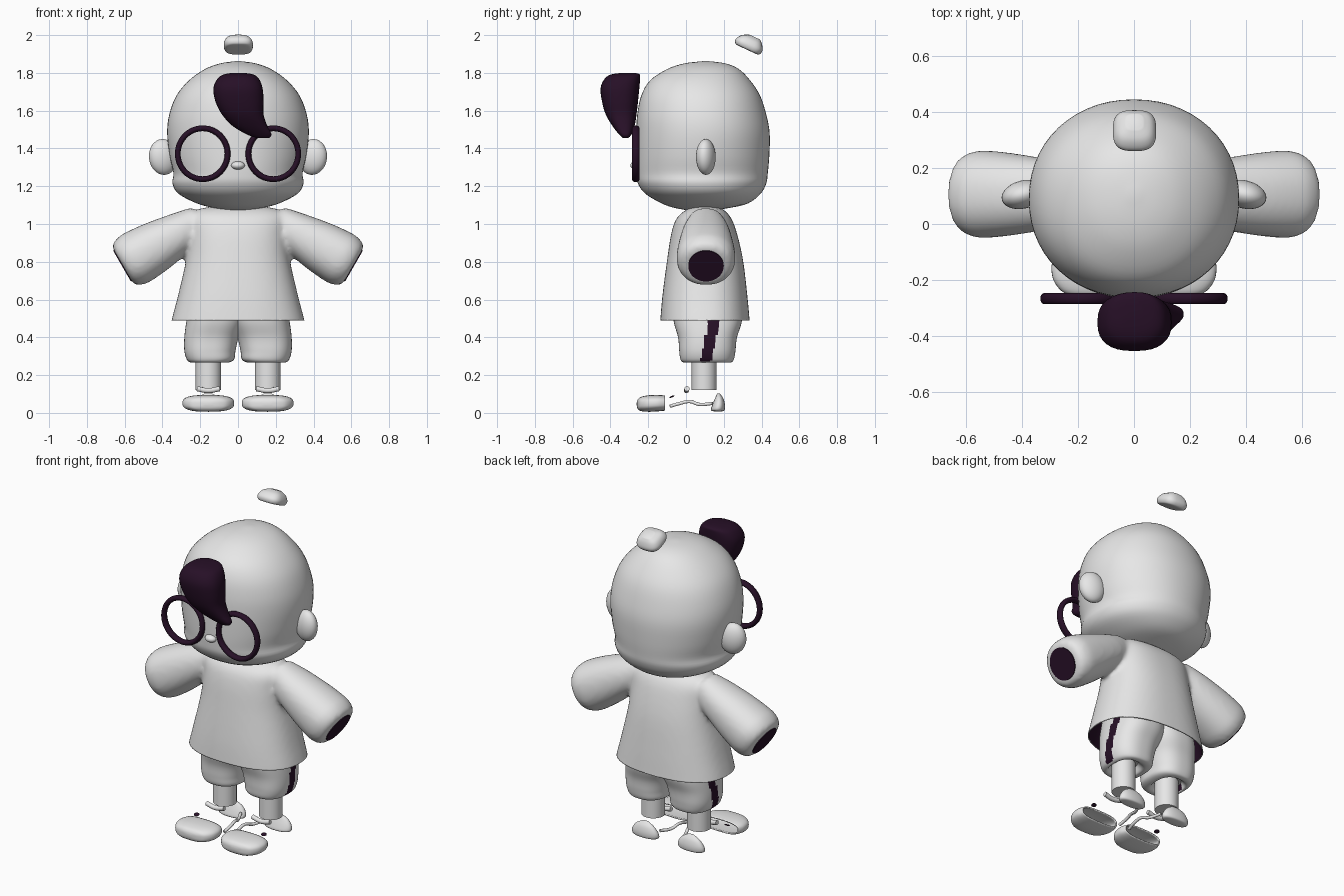
import bpy, bmesh, math
from mathutils import Matrix, Vector

cube = bpy.data.objects.get("Cube")
if cube:
    bpy.data.objects.remove(cube, do_unlink=True)


def material(name, rgb, rough=0.6):
    m = bpy.data.materials.new(name)
    m.use_nodes = True
    m.diffuse_color = (*rgb, 1)
    bsdf = m.node_tree.nodes["Principled BSDF"]
    bsdf.inputs["Base Color"].default_value = (*rgb, 1)
    bsdf.inputs["Roughness"].default_value = rough
    return m


GREY = material("pale_grey", (0.8, 0.8, 0.8))
PLUM = material("dark_plum", (0.02, 0.005, 0.02))


def finish(name, bm, mats, angle=50):
    me = bpy.data.meshes.new(name)
    bmesh.ops.recalc_face_normals(bm, faces=bm.faces)
    bm.to_mesh(me)
    bm.free()
    for m in mats:
        me.materials.append(m)
    me.shade_smooth()
    me.set_sharp_from_angle(angle=math.radians(angle))
    ob = bpy.data.objects.new(name, me)
    bpy.context.collection.objects.link(ob)
    return ob


def resample(sections, steps):
    """Smooth a list of sections with a Catmull-Rom spline."""
    pts = [Vector(s) for s in sections]
    out = []
    for i in range(len(pts) - 1):
        a, b, c, d = pts[max(i - 1, 0)], pts[i], pts[i + 1], pts[min(i + 2, len(pts) - 1)]
        for k in range(steps):
            t = k / steps
            out.append(b + (c - a) * (t / 2) + (a * 2 - b * 5 + c * 4 - d) * (t * t / 2)
                       + (b * 3 - a - c * 3 + d) * (t ** 3 / 2))
    return out + [pts[-1]]


def loft(name, sections, mats, n=40, power=2.2, steps=4, matrix=None, open_start=False, rule=None):
    """Skin rounded sections (z, x min, x max, y min, y max)."""
    bm = bmesh.new()
    rings = []
    for z, x0, x1, y0, y1 in resample(sections, steps):
        ring = []
        for k in range(n):
            a = math.tau * k / n
            c, s = math.cos(a), math.sin(a)
            px = math.copysign(abs(c) ** (2 / power), c)
            py = math.copysign(abs(s) ** (2 / power), s)
            ring.append(bm.verts.new(((x0 + x1) / 2 + px * (x1 - x0) / 2,
                                      (y0 + y1) / 2 + py * (y1 - y0) / 2, z)))
        rings.append(ring)
    for lo, hi in zip(rings, rings[1:]):
        for k in range(n):
            j = (k + 1) % n
            bm.faces.new((lo[k], lo[j], hi[j], hi[k]))
    if not open_start:
        bm.faces.new(rings[0][::-1])
    bm.faces.new(rings[-1])
    if matrix:
        bm.transform(matrix)
    if rule:
        for f in bm.faces:
            f.material_index = int(rule(f.calc_center_median()))
    return finish(name, bm, mats)


def ellipsoid(name, loc, radii, mat, rot=(0, 0, 0)):
    bm = bmesh.new()
    bmesh.ops.create_uvsphere(bm, u_segments=28, v_segments=18, radius=1)
    m = Matrix.LocRotScale(Vector(loc), Matrix.Rotation(rot[2], 3, 'Z') @ Matrix.Rotation(rot[1], 3, 'Y')
                           @ Matrix.Rotation(rot[0], 3, 'X'), Vector(radii))
    bm.transform(m)
    return finish(name, bm, [mat])


def tube(name, points, radius, mat):
    cu = bpy.data.curves.new(name, 'CURVE')
    cu.dimensions = '3D'
    cu.bevel_depth = radius
    cu.bevel_resolution = 3
    cu.use_fill_caps = True
    sp = cu.splines.new('BEZIER')
    sp.bezier_points.add(len(points) - 1)
    for bp, co in zip(sp.bezier_points, points):
        bp.co = co
        bp.handle_left_type = bp.handle_right_type = 'AUTO'
    cu.materials.append(mat)
    ob = bpy.data.objects.new(name, cu)
    bpy.context.collection.objects.link(ob)
    return ob


def solidify(ob, thickness, inner=0):
    mod = ob.modifiers.new("thickness", 'SOLIDIFY')
    mod.thickness = thickness
    mod.offset = -1
    mod.material_offset = inner


# Head: full cheeks and chin, round skull
head = [(1.066, .02, .05, .09), (1.085, .13, -.06, .23), (1.11, .22, -.13, .33), (1.16, .315, -.215, .395),
        (1.215, .347, -.255, .425), (1.27, .342, -.264, .433), (1.36, .362, -.266, .441), (1.48, .375, -.264, .443),
        (1.58, .364, -.258, .425), (1.68, .326, -.237, .392), (1.76, .26, -.19, .34), (1.82, .175, -.1, .28),
        (1.85, .095, -.01, .21), (1.862, .015, .09, .12)]
loft("head", [(z, -r, r, a, b) for z, r, a, b in head], [GREY], n=56, power=2.1)
ellipsoid("nose", (0, -.265, 1.31), (.036, .03, .022), GREY)

# Hair: swept forelock and a small crown tuft
loft("forelock", [(1.455, .1, .165, -.335, -.305), (1.475, .045, .177, -.355, -.288), (1.52, -.03, .155, -.39, -.272),
                  (1.58, -.085, .135, -.425, -.262), (1.65, -.12, .135, -.445, -.254), (1.72, -.13, .13, -.452, -.247),
                  (1.77, -.108, .11, -.43, -.243), (1.792, -.075, .08, -.395, -.246), (1.8, -.03, .03, -.34, -.27)],
     [PLUM], n=32, power=2.5)
loft("crown_tuft", [(-.03, -.05, .05, -.05, .05), (-.025, -.07, .07, -.07, .07), (0, -.077, .077, -.077, .077),
                    (.03, -.062, .062, -.055, .06), (.048, -.03, .03, -.02, .04)], [GREY], n=32, power=3,
     matrix=Matrix.Translation((.002, .335, 1.95)) @ Matrix.Rotation(math.radians(-25), 4, 'X'))

# Shirt: body and sleeves fused into one soft shell, open at the hem
body = [(.42, .365, -.14, .345), (.49, .352, -.136, .337), (.62, .318, -.125, .325), (.81, .275, -.1, .302),
        (.95, .262, -.078, .27), (1.03, .262, -.05, .24), (1.075, .22, 0, .2), (1.095, .12, .05, .15)]
parts = [loft("shirt", [(z, -r, r, a, b) for z, r, a, b in body], [GREY], n=56, power=2.4)]
sleeve = [(-.46, .085, .09), (-.35, .108, .122), (-.2, .134, .145), (-.08, .145, .156),
          (-.035, .14, .15), (.0, .125, .132), (.012, .1, .1)]
for s in (-1, 1):
    frame = Matrix.Translation((s * .6, .106, .785)) @ Matrix.Rotation(s * math.radians(120), 4, 'Y')
    parts.append(loft("sleeve", [(t, -a, a, -b, b) for t, a, b in sleeve], [GREY], matrix=frame))
    side = "left" if s > 0 else "right"
    loft(side + "_cuff_opening", [(.008, -.094, .094, -.094, .094), (.016, -.094, .094, -.094, .094)],
         [PLUM], power=2, steps=1, matrix=frame)
bm = bmesh.new()
for p in parts:
    bm.from_mesh(p.data)
    bpy.data.objects.remove(p, do_unlink=True)
shirt = finish("shirt", bm, [GREY])
mod = shirt.modifiers.new("fuse", 'REMESH')
mod.mode = 'VOXEL'
mod.voxel_size = .014
mod = shirt.modifiers.new("soften", 'SMOOTH')
mod.iterations = 8
fused = bpy.data.meshes.new_from_object(shirt.evaluated_get(bpy.context.evaluated_depsgraph_get()))
bpy.data.objects.remove(shirt, do_unlink=True)
bm = bmesh.new()
bm.from_mesh(fused)
bmesh.ops.bisect_plane(bm, geom=bm.verts[:] + bm.edges[:] + bm.faces[:], plane_co=(0, 0, .49),
                       plane_no=(0, 0, 1), clear_inner=True)
shirt = finish("shirt", bm, [GREY, PLUM], 70)
solidify(shirt, .006, 1)

# Shorts section in the frame of the left leg
shorts = [(.305, .085, .235, .03, .17), (.27, .07, .24, .01, .21), (.268, .045, .255, -.015, .24),
          (.285, .02, .272, -.03, .254), (.33, .013, .284, -.036, .262), (.4, -.004, .284, -.042, .27),
          (.49, -.04, .272, -.066, .296), (.6, -.05, .25, -.07, .29)]
toe = [(.11, .125, .012, .092), (.15, .137, .008, .095), (.2, .13, .006, .093),
       (.24, .1, .01, .084), (.256, .06, .022, .07), (.261, .02, .04, .055)]
heel = [(.008, .05, .15, .19), (.015, .085, .132, .204), (.045, .085, .14, .206), (.08, .06, .155, .196), (.103, .02, .165, .178)]

for s in (-1, 1):
    side = "left_" if s > 0 else "right_"
    x = s * .157

    # Ear and spectacle rim
    ellipsoid(side + "ear", (s * .395, .105, 1.355), (.078, .05, .095), GREY, (0, s * .12, s * -.25))
    bpy.ops.mesh.primitive_torus_add(location=(s * .187, -.266, 1.372), rotation=(math.pi / 2, 0, 0),
                                     major_radius=.132, minor_radius=.015, major_segments=56, minor_segments=14)
    rim = bpy.context.object
    rim.name = side + "spectacle_rim"
    rim.scale = (1, 1.02, 1.35)
    rim.data.materials.append(PLUM)
    rim.data.shade_smooth()

    # Shorts leg with a slanted side stripe
    loft(side + "shorts_leg", [(z, min(s * a, s * b), max(s * a, s * b), c, d) for z, a, b, c, d in shorts],
         [GREY, PLUM], n=96, power=2.5, steps=6,
         rule=lambda c, s=s: s * c.x > .2 and c.z > .272 and abs(c.y - .103 - .22 * (c.z - .27)) < .029)

    # Leg
    loft(side + "leg", [(z, x - .067, x + .067, .03, .162) for z in (.12, .34)], [GREY], power=2, steps=1)

    # Shoe: hollow toe cap, heel piece, side trim, ankle strap and button
    cap = loft(side + "toe_cap", [(t, x - r, x + r, a, b) for t, r, a, b in toe], [GREY], power=2.8,
               matrix=Matrix.Rotation(math.pi / 2, 4, 'X'), open_start=True)
    solidify(cap, .008)
    loft(side + "heel", [(z, x - r, x + r, a, b) for z, r, a, b in heel], [GREY], n=28)
    tube(side + "shoe_trim", [(s * .035, -.085, .035), (s * .03, -.04, .048), (s * .035, .02, .06),
                              (s * .05, .07, .045), (s * .08, .14, .05)], .009, GREY)
    tube(side + "ankle_strap", [(x - .06, .005, .128), (x, .002, .118), (x + .06, .005, .128)], .014, GREY)
    ellipsoid(side + "shoe_button", (s * .23, -.075, .086), (.017, .014, .004), PLUM, (.4, 0, 0))
